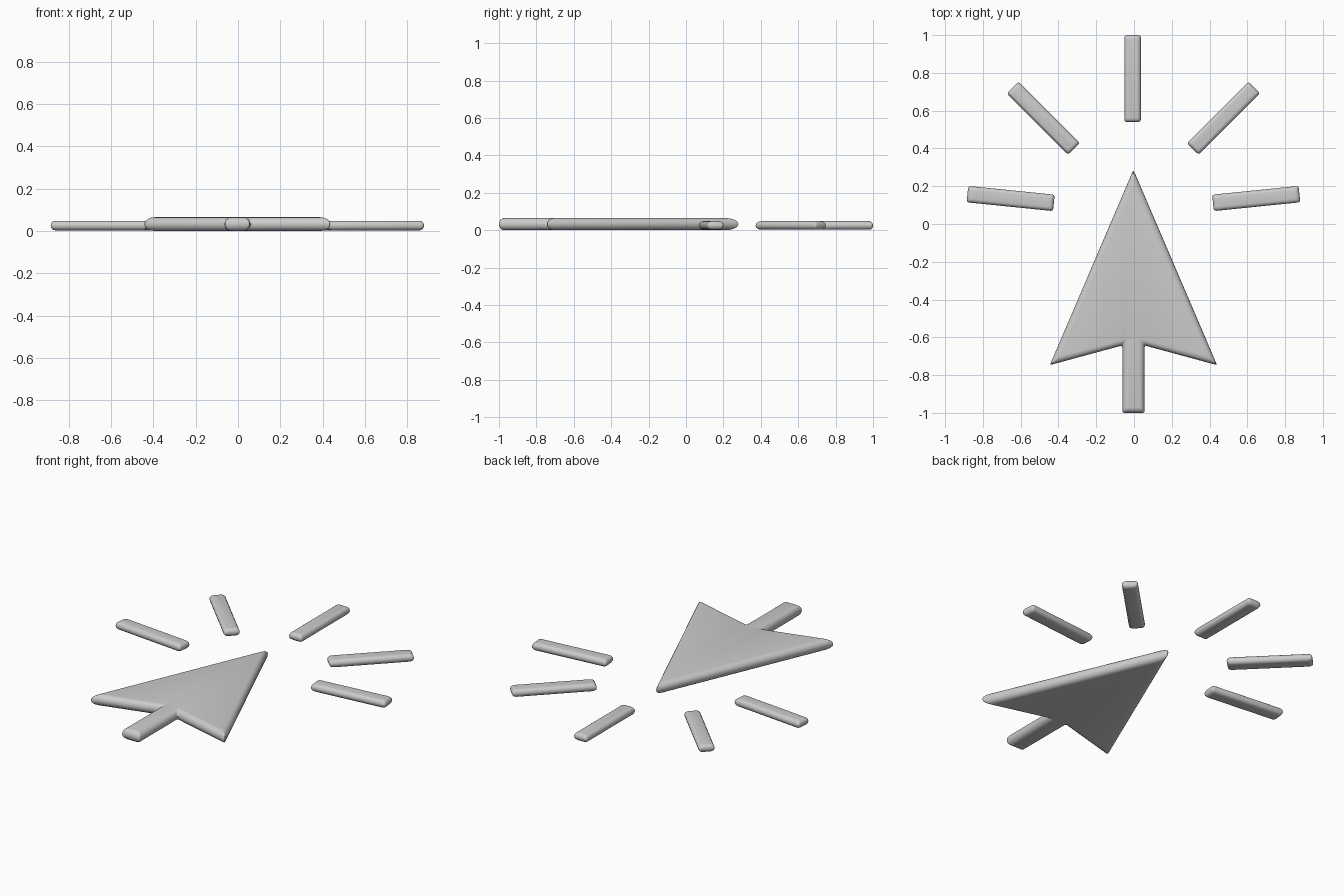
import bpy, bmesh, math
from mathutils import Vector

if "Cube" in bpy.data.objects:
    bpy.data.objects.remove(bpy.data.objects["Cube"])

SEG = 8  # steps from bottom to top of the rounded rim


def inset(pts, d):
    """Mitred inward offset of a counter-clockwise outline."""
    out = []
    for i, p in enumerate(pts):
        a = (p - pts[i - 1]).normalized()
        b = (pts[(i + 1) % len(pts)] - p).normalized()
        na, nb = Vector((-a.y, a.x)), Vector((-b.y, b.x))
        out.append(p + (na + nb) * (d / (1 + na.dot(nb))))
    return out


def soften(pts, s):
    """Round each corner slightly, keeping the point count constant."""
    out = []
    for i, p in enumerate(pts):
        a = p + (pts[i - 1] - p).normalized() * s
        b = p + (pts[(i + 1) % len(pts)] - p).normalized() * s
        for t in (0, 0.33, 0.67, 1):
            out.append(a * (1 - t) ** 2 + p * 2 * t * (1 - t) + b * t * t)
    return out


def plate(name, outline, height, rim, corner):
    """Flat plate with a rounded rim all around."""
    pts = [Vector(p) for p in outline]
    bm = bmesh.new()
    rings = []
    for k in range(SEG + 1):
        t = -math.pi / 2 + math.pi * k / SEG
        ring = soften(inset(pts, rim * (1 - math.cos(t))), corner)
        z = height / 2 * (1 + math.sin(t))
        rings.append([bm.verts.new((p.x, p.y, z)) for p in ring])
    n = len(rings[0])
    for lo, hi in zip(rings, rings[1:]):
        for i in range(n):
            j = (i + 1) % n
            bm.faces.new((lo[i], lo[j], hi[j], hi[i]))
    bm.faces.new(rings[0][::-1])
    bm.faces.new(rings[-1])
    bmesh.ops.recalc_face_normals(bm, faces=bm.faces)
    me = bpy.data.meshes.new(name)
    bm.to_mesh(me)
    bm.free()
    ob = bpy.data.objects.new(name, me)
    bpy.context.collection.objects.link(ob)
    bpy.ops.object.select_all(action='DESELECT')
    ob.select_set(True)
    bpy.context.view_layer.objects.active = ob
    bpy.ops.object.shade_smooth_by_angle(angle=math.radians(35))
    return ob


CX = -0.003

# Pointer arrow: right half of the outline, mirrored
half = [(0.059, -1.0), (0.059, -0.643), (0.443, -0.747)]
arrow = ([(CX + x, y) for x, y in half] + [(CX, 0.287)]
         + [(CX - x, y) for x, y in reversed(half)])
plate("pointer_arrow", arrow, 0.065, 0.028, 0.012)

# Five rays around the tip
rays = [("ray_right", 0.65, 0.135, 5.8), ("ray_upper_right", 0.477, 0.56, 45),
        ("ray_top", -0.004, 0.77, 90),
        ("ray_upper_left", -0.477, 0.56, 135), ("ray_left", -0.65, 0.135, 174.2)]
L, W = 0.23, 0.0435
for name, x, y, deg in rays:
    ob = plate(name, [(-L, -W), (L, -W), (L, W), (-L, W)], 0.045, 0.02, 0.014)
    ob.location = (x + CX, y, 0.003)
    ob.rotation_euler.z = math.radians(deg)
